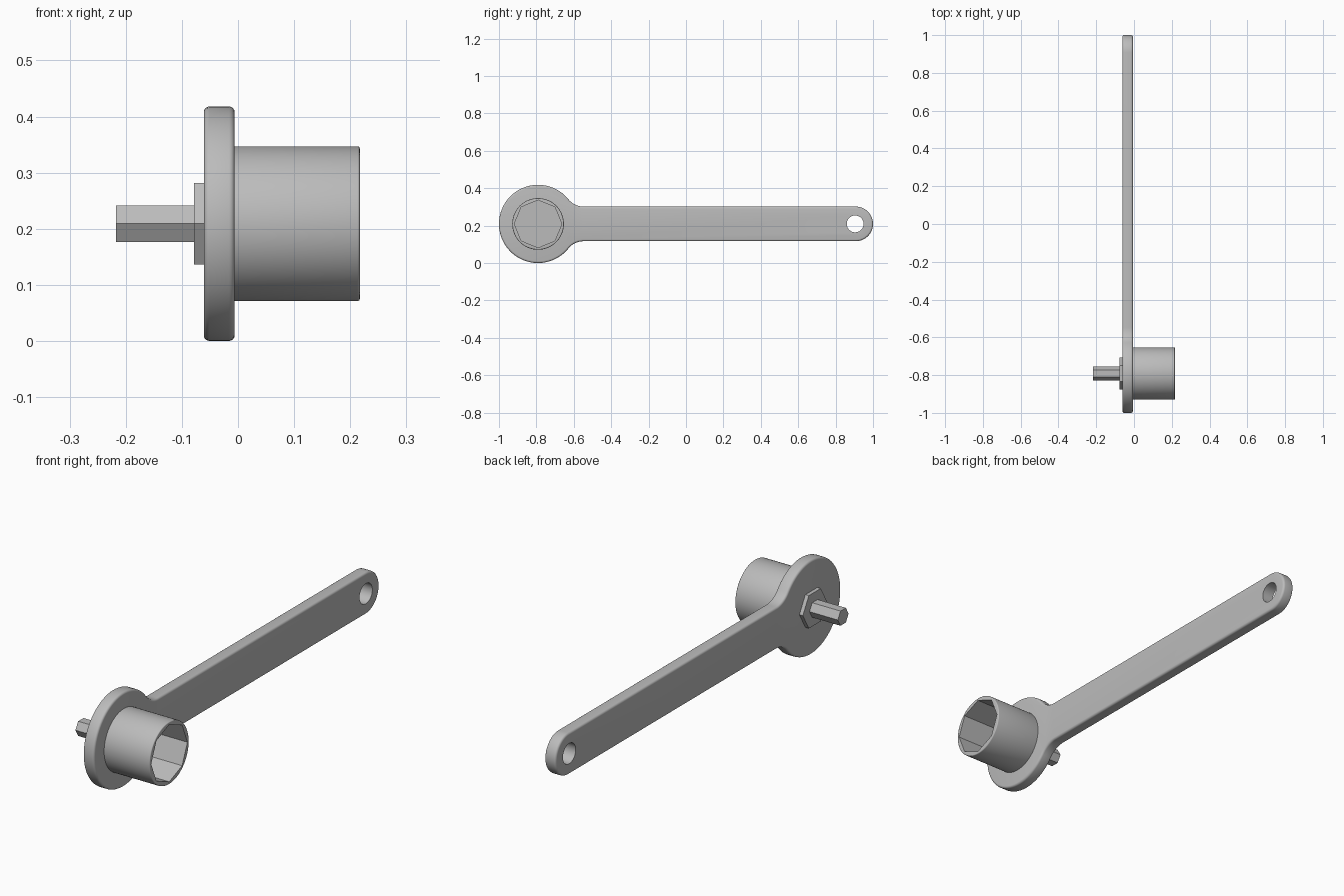
import bpy, bmesh
from math import pi, cos, sin, atan2, hypot, radians

cube = bpy.data.objects.get("Cube")
if cube:
    bpy.data.objects.remove(cube, do_unlink=True)

HEAD_Y, AXIS_Z = -0.791, 0.209      # axis of the socket
HEAD_R, HALF_W = 0.209, 0.0925      # head radius, handle half width
HOLE_Y = 1 - HALF_W                 # centre of the rounded handle end
FILLET = 0.103                      # blend between head and handle
BACK, FACE = -0.061, -0.006         # plate faces along x

steel = bpy.data.materials.new("steel grey")
steel.use_nodes = True
colour = (0.5, 0.5, 0.5, 1)
steel.diffuse_color = colour
steel.node_tree.nodes["Principled BSDF"].inputs["Base Color"].default_value = colour


def arc(y, z, r, a0, a1, steps):
    """Points along an arc in the y-z plane, both ends included."""
    angles = [a0 + (a1 - a0) * i / steps for i in range(steps + 1)]
    return [(y + r * cos(a), z + r * sin(a)) for a in angles]


def polygon(y, r, sides):
    return arc(y, AXIS_Z, r, 0, 2 * pi, sides)[:-1]


def prism(name, outline, x0, x1):
    """Extrude a y-z outline along x."""
    bm = bmesh.new()
    base = bm.faces.new([bm.verts.new((x0, y, z)) for y, z in outline])
    top = bmesh.ops.extrude_face_region(bm, geom=[base], use_keep_orig=True)["geom"]
    moved = [v for v in top if isinstance(v, bmesh.types.BMVert)]
    bmesh.ops.translate(bm, verts=moved, vec=(x1 - x0, 0, 0))
    bmesh.ops.recalc_face_normals(bm, faces=bm.faces)
    mesh = bpy.data.meshes.new(name)
    bm.to_mesh(mesh)
    bm.free()
    mesh.materials.append(steel)
    ob = bpy.data.objects.new(name, mesh)
    bpy.context.collection.objects.link(ob)
    return ob


def finish(ob, round_edge=0, cutter=None):
    """Round the rims, cut the opening and shade by angle."""
    bpy.ops.object.select_all(action="DESELECT")
    bpy.context.view_layer.objects.active = ob
    ob.select_set(True)
    if round_edge:
        mod = ob.modifiers.new("rounding", "BEVEL")
        mod.width, mod.segments = round_edge, 4
        mod.limit_method, mod.angle_limit = "ANGLE", radians(60)
        bpy.ops.object.modifier_apply(modifier=mod.name)
    if cutter:
        mod = ob.modifiers.new("opening", "BOOLEAN")
        mod.operation, mod.solver, mod.object = "DIFFERENCE", "EXACT", cutter
        bpy.ops.object.modifier_apply(modifier=mod.name)
        bpy.data.objects.remove(cutter, do_unlink=True)
    bpy.ops.object.shade_smooth_by_angle(angle=radians(40))


# Handle plate: upper half of the outline, then mirrored below the axis
rise = HALF_W + FILLET
reach = ((HEAD_R + FILLET) ** 2 - rise ** 2) ** 0.5
blend = atan2(rise, reach)
upper = arc(HOLE_Y, 0, HALF_W, 0, pi / 2, 16)
upper += arc(HEAD_Y + reach, rise, FILLET, -pi / 2, blend - pi, 12)
upper += arc(HEAD_Y, 0, HEAD_R, blend, pi, 32)[1:]
outline = upper + [(y, -z) for y, z in reversed(upper[1:-1])]
plate = prism("handle_plate", [(y, AXIS_Z + z) for y, z in outline], BACK, FACE)
finish(plate, 0.01, prism("hole_cutter", polygon(HOLE_Y - 0.003, 0.045, 40), -0.2, 0.2))

# Round socket with an eight-sided opening
socket = prism("socket", polygon(HEAD_Y, 0.138, 72), FACE - 0.02, 0.217)
finish(socket, 0.004, prism("socket_cutter", polygon(HEAD_Y, 0.127, 8), FACE, 0.4))

# Hexagonal collar and drive shaft on the other side
finish(prism("hex_collar", polygon(HEAD_Y, 0.084, 6), -0.078, BACK + 0.01))
finish(prism("hex_shaft", polygon(HEAD_Y, 0.0375, 6), -0.217, BACK + 0.01))
